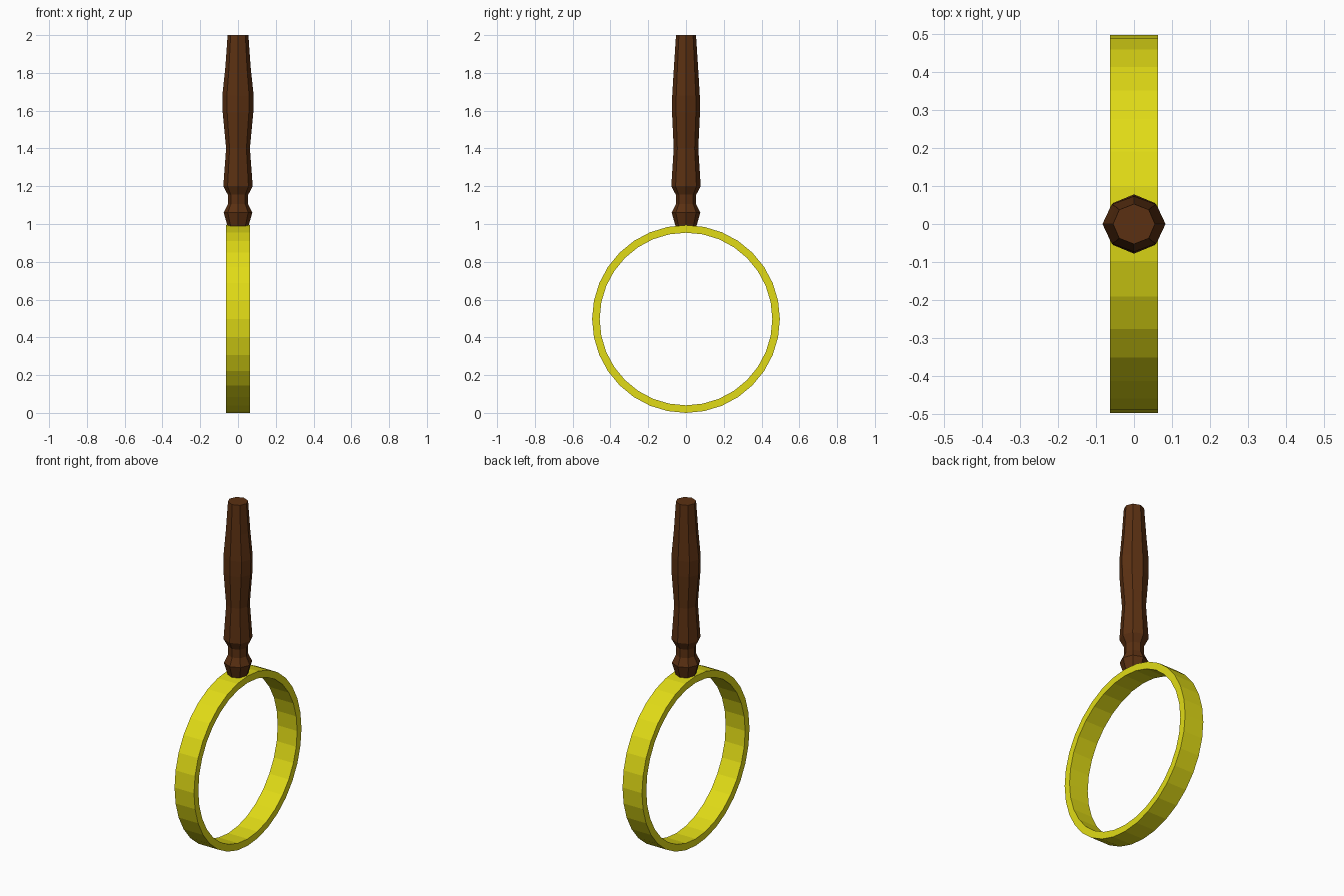
import bpy, bmesh
from math import sin, cos, pi

if "Cube" in bpy.data.objects:
    bpy.data.objects.remove(bpy.data.objects["Cube"])


def make_object(name, rings, sides, color, closed):
    """Skin a list of vertex loops; closed joins last to first, otherwise ends are capped."""
    bm = bmesh.new()
    loops = [[bm.verts.new(p) for p in ring] for ring in rings]
    pairs = list(zip(loops, loops[1:]))
    if closed:
        pairs.append((loops[-1], loops[0]))
    for a, b in pairs:
        for i in range(sides):
            j = (i + 1) % sides
            bm.faces.new((a[i], a[j], b[j], b[i]))
    if not closed:
        bm.faces.new(loops[0])
        bm.faces.new(loops[-1])
    bmesh.ops.recalc_face_normals(bm, faces=bm.faces)
    mesh = bpy.data.meshes.new(name)
    bm.to_mesh(mesh)
    bm.free()
    mat = bpy.data.materials.new(name + "_material")
    mat.diffuse_color = color
    mat.use_nodes = True
    mat.node_tree.nodes["Principled BSDF"].inputs["Base Color"].default_value = mat.diffuse_color
    mesh.materials.append(mat)
    obj = bpy.data.objects.new(name, mesh)
    bpy.context.collection.objects.link(obj)
    return obj


# Lens rim: rectangular section swept round the x axis
R_OUT, R_IN, HALF_W, SIDES = 0.497, 0.457, 0.063, 32
section = [(-HALF_W, R_OUT), (HALF_W, R_OUT), (HALF_W, R_IN), (-HALF_W, R_IN)]
rim = [[(x, r * cos(2 * pi * i / SIDES), R_OUT + r * sin(2 * pi * i / SIDES))
        for i in range(SIDES)] for x, r in section]
make_object("lens_rim", rim, SIDES, (0.75, 0.71, 0.008, 1), True)

# Turned handle: eight-sided profile (z, x radius, y radius)
profile = [
    (0.985, 0.054, 0.054), (1.06, 0.076, 0.076), (1.105, 0.054, 0.054),
    (1.155, 0.054, 0.054), (1.20, 0.078, 0.078), (1.40, 0.063, 0.065),
    (1.59, 0.081, 0.074), (1.68, 0.083, 0.073), (1.83, 0.067, 0.064),
    (2.0, 0.055, 0.053),
]
handle = [[(rx * cos(pi * i / 4), ry * sin(pi * i / 4), z) for i in range(8)]
          for z, rx, ry in profile]
make_object("handle", handle, 8, (0.105, 0.03, 0.006, 1), False)
